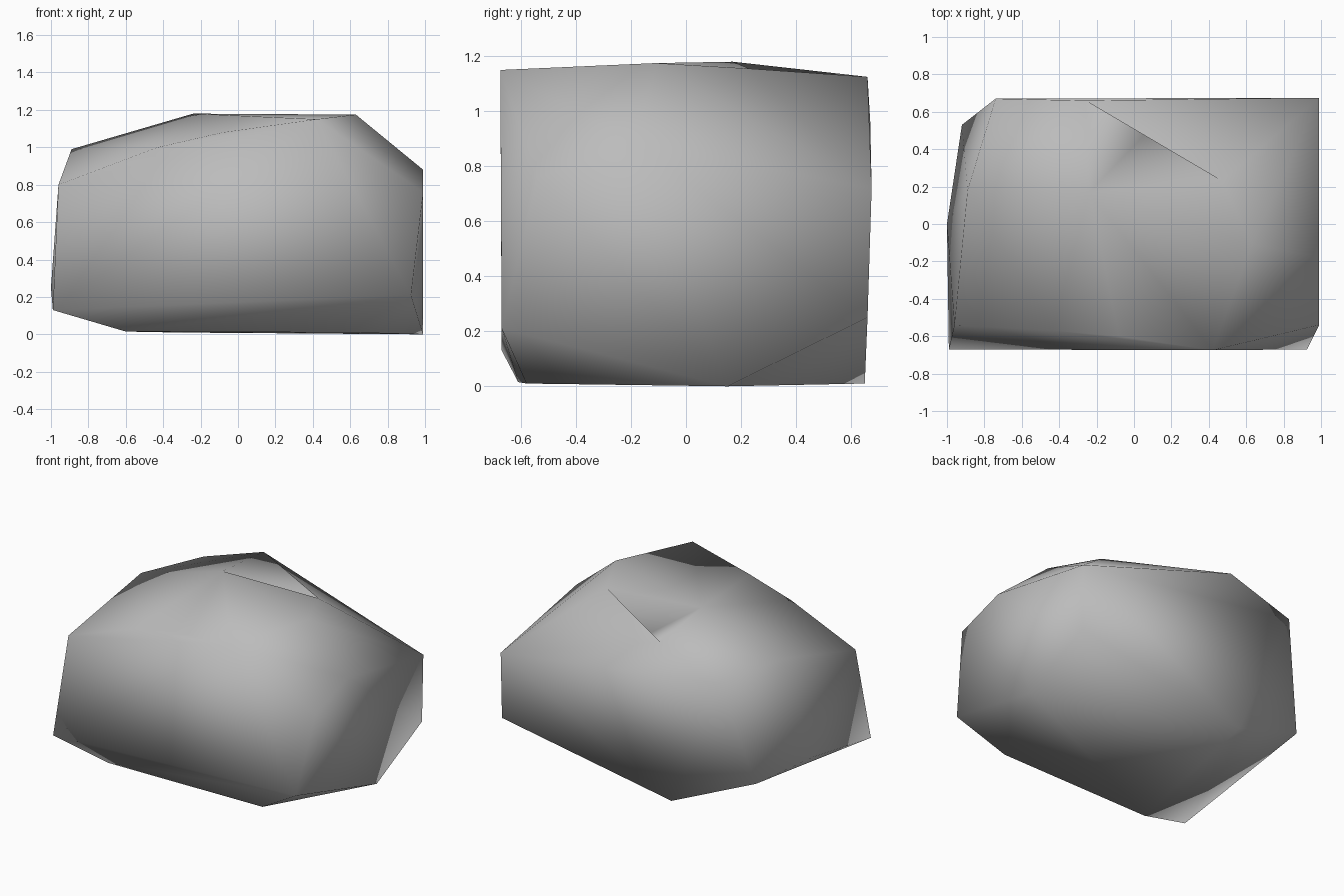
import bpy
import bmesh

default_cube = bpy.data.objects.get("Cube")
if default_cube:
    bpy.data.objects.remove(default_cube, do_unlink=True)


def flat_material(name, colour):
    material = bpy.data.materials.new(name)
    material.use_nodes = True
    material.diffuse_color = colour
    shader = next(n for n in material.node_tree.nodes if n.type == 'BSDF_PRINCIPLED')
    shader.inputs["Base Color"].default_value = colour
    shader.inputs["Roughness"].default_value = 1.0
    return material


# Corners of the boulder, grouped by the side they belong to
underside = [(.99, .15, 0), (.6, -.58, .01), (-.6, -.61, .015),
             (-.6, .19, .015), (-.34, .65, .01)]
waist = [(.925, -.67, .21), (-.99, -.67, .13), (-1, 0, .25),
         (-.92, .53, .24), (.99, .66, .25), (.99, .675, .72)]
shoulders = [(.99, -.54, .76), (.99, -.18, .88), (-.96, -.54, .8),
             (-.89, .18, .99), (-.74, .67, .96)]
front_rim = [(.42, -.675, 1.15), (-.08, -.6, 1.08), (-.43, -.57, 1)]
crown = [(-.24, .17, 1.18), (.63, -.11, 1.175)]
notch_left, notch_right = (.47, .23, 1.155), (-.26, .66, 1.125)
notch_floor = (.235, .66, .87)

# Faceted boulder body
bm = bmesh.new()
for corner in underside + waist + shoulders + front_rim + crown:
    bm.verts.new(corner)
left_lip = bm.verts.new(notch_left)
right_lip = bm.verts.new(notch_right)
hull = bmesh.ops.convex_hull(bm, input=list(bm.verts))
loose = [v for v in bm.verts if not v.link_faces]
bmesh.ops.delete(bm, geom=loose, context='VERTS')

# Notch sunk into the rear upper edge
lip = bm.edges.get((left_lip, right_lip))
if lip:
    cut = bmesh.ops.subdivide_edges(bm, edges=[lip], cuts=1)
    middle = next(g for g in cut["geom_inner"] if isinstance(g, bmesh.types.BMVert))
    middle.co = notch_floor
bmesh.ops.triangulate(bm, faces=list(bm.faces))
bmesh.ops.recalc_face_normals(bm, faces=list(bm.faces))

mesh = bpy.data.meshes.new("boulder")
bm.to_mesh(mesh)
bm.free()
boulder = bpy.data.objects.new("boulder", mesh)
bpy.context.collection.objects.link(boulder)
mesh.materials.append(flat_material("stone grey", (.5, .5, .5, 1)))

# Soft shading over the facets
bpy.ops.object.select_all(action='DESELECT')
boulder.select_set(True)
bpy.context.view_layer.objects.active = boulder
bpy.ops.object.shade_smooth()
